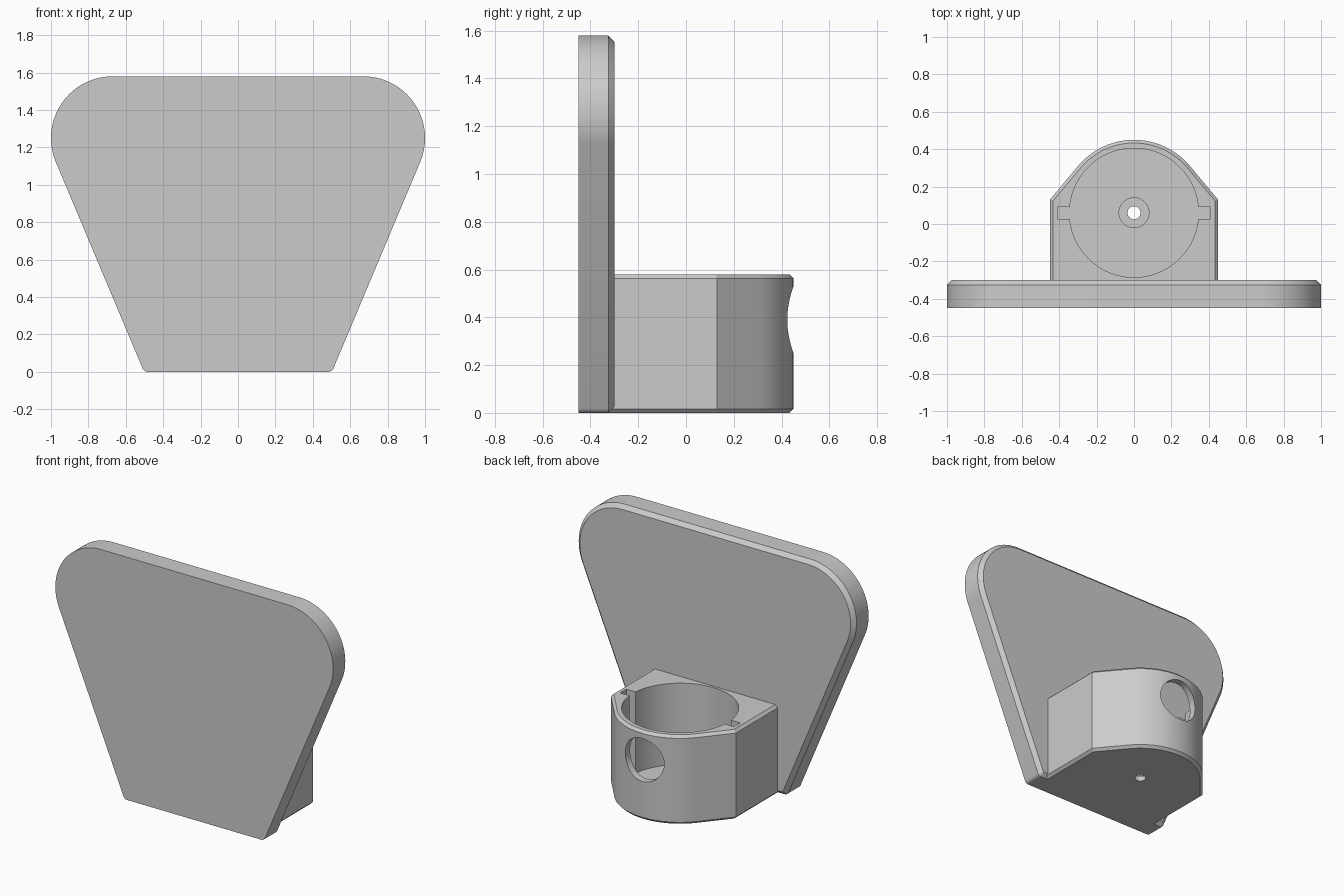
import bpy, bmesh, math
from math import sin, cos, pi, radians
from mathutils import Matrix

if "Cube" in bpy.data.objects:
    bpy.data.objects.remove(bpy.data.objects["Cube"])

grey = bpy.data.materials.new("plain grey")
grey.diffuse_color = (0.6, 0.6, 0.6, 1)
grey.use_nodes = True
grey.node_tree.nodes["Principled BSDF"].inputs["Base Color"].default_value = grey.diffuse_color


def arc(cx, cy, r, a0, a1, n):
    return [(cx + r * cos(a0 + (a1 - a0) * i / n),
             cy + r * sin(a0 + (a1 - a0) * i / n)) for i in range(n + 1)]


def loft(name, layers):
    """Closed solid through matching rings of 3D points."""
    bm = bmesh.new()
    rings = [[bm.verts.new(p) for p in ring] for ring in layers]
    n = len(rings[0])
    for a, b in zip(rings, rings[1:]):
        for i in range(n):
            j = (i + 1) % n
            bm.faces.new((a[i], a[j], b[j], b[i]))
    bm.faces.new(rings[0][::-1])
    bm.faces.new(rings[-1])
    bmesh.ops.recalc_face_normals(bm, faces=bm.faces)
    mesh = bpy.data.meshes.new(name)
    bm.to_mesh(mesh)
    bm.free()
    mesh.materials.append(grey)
    ob = bpy.data.objects.new(name, mesh)
    bpy.context.collection.objects.link(ob)
    return ob


def boolean(target, tool, operation):
    mod = target.modifiers.new(operation, 'BOOLEAN')
    mod.operation, mod.solver, mod.object = operation, 'EXACT', tool
    bpy.context.view_layer.objects.active = target
    bpy.ops.object.modifier_apply(modifier=mod.name)
    bpy.data.objects.remove(tool, do_unlink=True)


def mirrored(half):
    return half + [(-x, y) for x, y in reversed(half)]


# Back plate: tapered outline with large round shoulders, chamfered at the rear
SLOPE = radians(22.8)


def plate_outline(inset):
    r = 0.03
    reach = 0.67 * cos(SLOPE) - 1.25 * sin(SLOPE) + 0.33
    cx = (reach - r + r * sin(SLOPE)) / cos(SLOPE)
    return mirrored(arc(cx, r, r - inset, -pi / 2, -SLOPE, 6)
                    + arc(0.67, 1.25, 0.33 - inset, -SLOPE, pi / 2, 28))


plate = loft("plate_with_holder", [
    [(x, y, z) for x, z in plate_outline(i)]
    for y, i in ((-0.45, 0), (-0.325, 0), (-0.30, 0.025))])

# Cup holder: straight sides, slanted shoulders and a round nose
CY = 0.06
TURN = radians(39.9)


def holder_outline(inset):
    x, r = 0.45 - inset, 0.39 - inset
    corner = CY + (r - x * cos(TURN)) / sin(TURN)
    return mirrored([(x, -0.40), (x, corner)]
                    + arc(0, CY, r, TURN, pi / 2 - 0.02, 16))


C = 0.017
holder = loft("holder", [
    [(x, y, z) for x, y in holder_outline(i)]
    for z, i in ((0, C), (C, 0), (0.58 - C, 0), (0.58, C))])
boolean(plate, holder, 'UNION')

# Bore with a key slot on each side
R, W = 0.345, 0.032
a = math.asin(W / R)
bore = ([(0.41, CY - W), (0.41, CY + W)] + arc(0, CY, R, a, pi - a, 48)
        + [(-0.41, CY + W), (-0.41, CY - W)] + arc(0, CY, R, pi + a, 2 * pi - a, 48))
boolean(plate, loft("bore_cutter", [[(x, y, z) for x, y in bore] for z in (0.05, 0.7)]),
        'DIFFERENCE')


def cut_round(r, start, end, matrix=Matrix()):
    ring = arc(0, 0, r, 0, 2 * pi, 40)[:-1]
    tool = loft("round_cutter", [[matrix @ Matrix.Translation((x, y, z)).translation
                                  for x, y in ring] for z in (start, end)])
    boolean(plate, tool, 'DIFFERENCE')


# Recessed drain hole in the floor, then the round window in the nose
up = Matrix.Translation((0, CY, 0))
cut_round(0.08, 0.03, 0.2, up)
cut_round(0.035, -0.1, 0.2, up)
cut_round(0.14, 0.2, 0.6, Matrix.Translation((0, 0, 0.39)) @ Matrix.Rotation(-pi / 2, 4, 'X'))

# Smooth curves, crisp edges
bpy.ops.object.select_all(action='DESELECT')
plate.select_set(True)
bpy.context.view_layer.objects.active = plate
bpy.ops.object.shade_smooth_by_angle(angle=radians(25))
